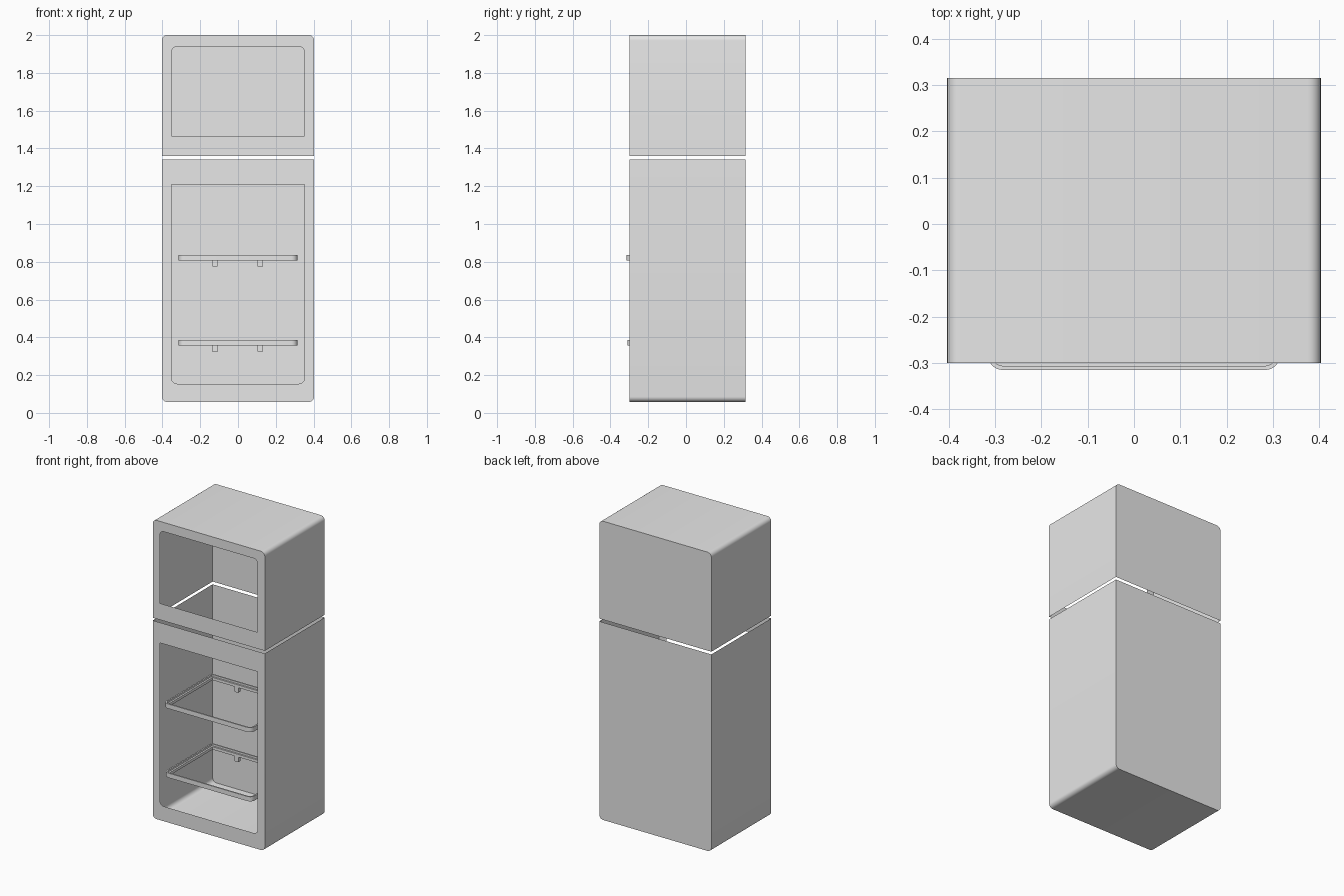
import bpy
import bmesh
import math

cube = bpy.data.objects.get("Cube")
if cube:
    bpy.data.objects.remove(cube, do_unlink=True)

# Single flat colour
grey = bpy.data.materials.new("light_grey")
grey.use_nodes = True
grey.diffuse_color = (0.8, 0.8, 0.8, 1)
grey.node_tree.nodes["Principled BSDF"].inputs["Base Color"].default_value = (0.8, 0.8, 0.8, 1)


def finish(name, bm):
    """Turn a bmesh into a smooth object with sharp creases."""
    mesh = bpy.data.meshes.new(name)
    bm.to_mesh(mesh)
    bm.free()
    mesh.materials.append(grey)
    obj = bpy.data.objects.new(name, mesh)
    bpy.context.collection.objects.link(obj)
    bpy.ops.object.select_all(action="DESELECT")
    obj.select_set(True)
    bpy.context.view_layer.objects.active = obj
    bpy.ops.object.shade_smooth_by_angle(angle=math.radians(35))
    return obj


def u_outline(half, flat, tip, radius, steps=6):
    """Outline square at the flat end and rounded at the tip end."""
    sign = 1 if tip > flat else -1
    pts = [(half, flat)]
    for side in (1, -1):
        for i in range(steps + 1):
            a = math.pi / 2 * i / steps
            if side < 0:
                a = math.pi / 2 - a
            pts.append((side * (half - radius + radius * math.cos(a)),
                        tip + sign * radius * (math.sin(a) - 1)))
    pts.append((-half, flat))
    return pts


def bridge(bm, a, b, closed=True):
    n = len(a)
    for i in range(n if closed else n - 1):
        j = (i + 1) % n
        bm.faces.new((a[i], a[j], b[j], b[i]))


def cabinet(name, outer, opening, front=-0.30, back=0.315):
    """Thin shell, open at its flat end, with a framed front opening."""
    bm = bmesh.new()

    def ring(spec, y):
        return [bm.verts.new((x, y, z)) for x, z in u_outline(*spec)]

    rim, rear, hole = ring(outer, front), ring(outer, back), ring(opening, front)
    bridge(bm, rim, hole)
    bridge(bm, rim, rear, closed=False)
    back_face = bm.faces.new(rear)
    bmesh.ops.recalc_face_normals(bm, faces=bm.faces)
    back_face.normal_update()
    if back_face.normal.y < 0:
        bmesh.ops.reverse_faces(bm, faces=bm.faces)
    return finish(name, bm)


def shelf_frame(name, z, front, back=0.18):
    """Open rail with a lower inner ledge and rounded front corners."""
    bm = bmesh.new()
    section = [(0, 0), (0, 0.03), (0.009, 0.03), (0.009, 0.018), (0.02, 0.018), (0.02, 0)]
    rings = []
    for inset, height in section:
        pts = u_outline(0.315 - inset, back - inset, front + inset, 0.032 - inset)
        rings.append([bm.verts.new((x, y, z + height)) for x, y in pts])
    for i, ring in enumerate(rings):
        bridge(bm, ring, rings[(i + 1) % len(rings)])
    bmesh.ops.recalc_face_normals(bm, faces=bm.faces)
    return finish(name, bm)


def shelf_peg(name, x, top, y=0.17, width=0.03, height=0.034):
    """Small peg with rounded lower corners."""
    bm = bmesh.new()
    profile = u_outline(width / 2, top, top - height, 0.007, 3)
    near = [bm.verts.new((x + px, y - 0.01, z)) for px, z in profile]
    far = [bm.verts.new((x + px, y + 0.01, z)) for px, z in profile]
    bridge(bm, near, far)
    bm.faces.new(near)
    bm.faces.new(far)
    bmesh.ops.recalc_face_normals(bm, faces=bm.faces)
    return finish(name, bm)


# Cabinet shells: half width, flat end, rounded end, corner radius
cabinet("freezer_cabinet", (0.403, 1.36, 2.0, 0.028), (0.352, 1.467, 1.94, 0.03))
cabinet("fridge_cabinet", (0.403, 1.342, 0.058, 0.028), (0.352, 1.21, 0.154, 0.03))

# Shelves with pegs under the rear rail
for label, z, front in (("upper", 0.807, -0.315), ("lower", 0.356, -0.311)):
    shelf_frame(label + "_shelf_frame", z, front)
    for side, x in (("left", 0.118), ("right", -0.122)):
        shelf_peg(f"{label}_shelf_{side}_peg", x, z)
